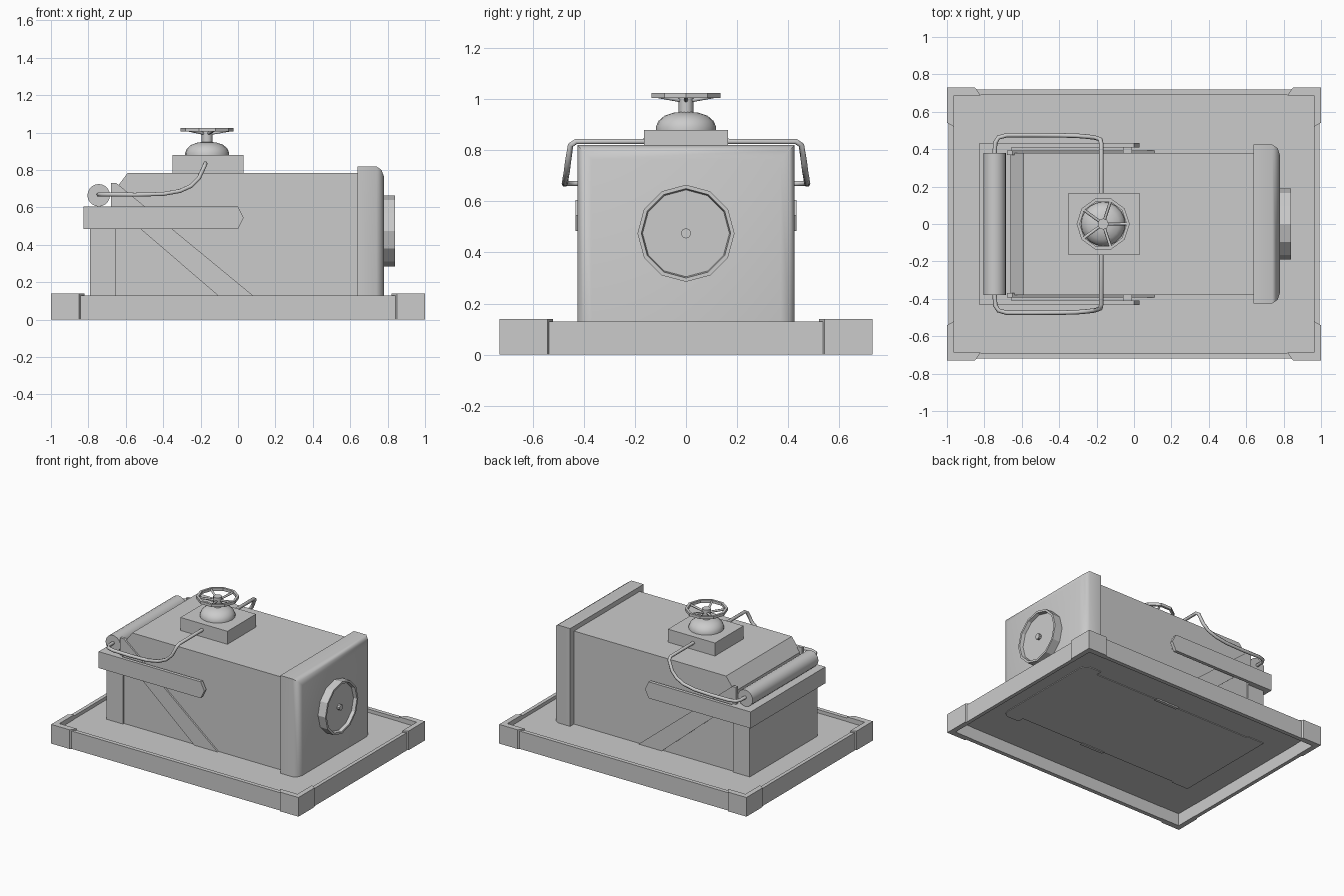
import bpy, bmesh, math
from mathutils import Vector, Matrix

if "Cube" in bpy.data.objects:
    bpy.data.objects.remove(bpy.data.objects["Cube"])


def finish(name, bm, smooth=None):
    bmesh.ops.recalc_face_normals(bm, faces=bm.faces[:])
    me = bpy.data.meshes.new(name)
    bm.to_mesh(me)
    bm.free()
    ob = bpy.data.objects.new(name, me)
    bpy.context.scene.collection.objects.link(ob)
    if smooth:
        bpy.ops.object.select_all(action='DESELECT')
        ob.select_set(True)
        bpy.context.view_layer.objects.active = ob
        bpy.ops.object.shade_smooth_by_angle(angle=math.radians(smooth))
    return ob


def box(name, x, y, z):
    bm = bmesh.new()
    bmesh.ops.create_cube(bm, size=1)
    for v in bm.verts:
        v.co = Vector([(r[0] + r[1]) / 2 + c * (r[1] - r[0]) for c, r in zip(v.co, (x, y, z))])
    return finish(name, bm)


def prism(name, pts, lo, hi, axis='z'):
    """Extrude a 2D outline: (x, y) along z, or (x, z) along y."""
    bm = bmesh.new()
    at = (lambda p, h: (p[0], p[1], h)) if axis == 'z' else (lambda p, h: (p[0], h, p[1]))
    a, b = [[bm.verts.new(at(p, h)) for p in pts] for h in (lo, hi)]
    bm.faces.new(a)
    bm.faces.new(b)
    for i in range(len(pts)):
        j = (i + 1) % len(pts)
        bm.faces.new((a[i], a[j], b[j], b[i]))
    return finish(name, bm)


def lathe(name, profile, n, matrix, smooth=None, closed=False):
    """Revolve (radius, height) points around local z."""
    bm = bmesh.new()
    rings = [[bm.verts.new((r * math.cos(i * math.tau / n), r * math.sin(i * math.tau / n), h))
              for i in range(n)] for r, h in profile]
    pairs = list(zip(rings, rings[1:])) + ([(rings[-1], rings[0])] if closed else [])
    for a, b in pairs:
        for i in range(n):
            j = (i + 1) % n
            bm.faces.new((a[i], a[j], b[j], b[i]))
    if not closed:
        bm.faces.new(rings[0])
        bm.faces.new(rings[-1])
    bm.transform(matrix)
    return finish(name, bm, smooth)


def pipe(name, pts, radius):
    cu = bpy.data.curves.new(name, 'CURVE')
    cu.dimensions = '3D'
    cu.bevel_depth = radius
    cu.bevel_resolution = 1
    cu.use_fill_caps = True
    sp = cu.splines.new('POLY')
    sp.points.add(len(pts) - 1)
    for p, c in zip(sp.points, pts):
        p.co = (*c, 1)
    ob = bpy.data.objects.new(name, cu)
    bpy.context.scene.collection.objects.link(ob)


# Open-bottomed tray: floor, rails and corner brackets
box("tray_floor", (-0.98, 0.98), (-0.7, 0.7), (0.09, 0.105))
for s in (-1, 1):
    box("long_rail", (-0.99, 0.99), sorted((s * 0.69, s * 0.72)), (0, 0.13))
    box("short_rail", sorted((s * 0.965, s * 0.992)), (-0.69, 0.69), (0, 0.13))
    for t in (-1, 1):
        corner = [(1, 0.73), (0.85, 0.73), (0.82, 0.688), (0.963, 0.688), (0.963, 0.52), (1, 0.542)]
        prism("corner_bracket", [(s * x, t * y) for x, y in corner], 0, 0.14)

# Main body with chamfered rear top, and the narrower rear box
body = [(-0.66, 0.085), (0.65, 0.085), (0.65, 0.785), (-0.59, 0.785), (-0.66, 0.69)]
prism("main_body", body, -0.38, 0.38, 'y')
box("rear_box", (-0.79, -0.655), (-0.392, 0.392), (0.085, 0.5))

# Head with rounded front edges
bm = bmesh.new()
rings = []
for x, d in ((0.64, 0), (0.74, 0), (0.768, 0.02), (0.78, 0.055)):
    rings.append([bm.verts.new((x, y, z)) for y, z in
                  ((-0.425 + d, 0.085), (0.425 - d, 0.085), (0.425 - d, 0.82 - d), (-0.425 + d, 0.82 - d))])
for a, b in zip(rings, rings[1:]):
    for i in range(4):
        j = (i + 1) % 4
        bm.faces.new((a[i], a[j], b[j], b[i]))
bm.faces.new(rings[0])
bm.faces.new(rings[-1])
finish("head", bm, 55)

# Dial on the head with recessed face and centre pin
dial_m = Matrix.Translation((0.775, 0, 0.475)) @ Matrix.Rotation(math.pi / 2, 4, 'Y')
lathe("dial", [(0.19, 0), (0.19, 0.065), (0.175, 0.065), (0.17, 0.04)], 12, dial_m)
lathe("dial_pin", [(0.02, 0.03), (0.02, 0.06)], 10, dial_m)

# U-shaped beam round the rear, diagonal braces
box("beam_end", (-0.825, -0.655), (-0.43, 0.43), (0.485, 0.605))
for s in (-1, 1):
    arm = [(-0.825, 0.485), (0.0, 0.485), (0.03, 0.545), (0.0, 0.605), (-0.825, 0.605)]
    prism("beam_arm", arm, s * 0.408, s * 0.432, 'y')
    box("arm_spacer", (-0.06, -0.01), sorted((s * 0.375, s * 0.41)), (0.52, 0.57))
    brace = [(-0.68, 0.6), (-0.68, 0.73), (-0.65, 0.73), (0.14, 0.08), (-0.05, 0.08), (-0.655, 0.6)]
    prism("diagonal_brace", brace, s * 0.37, s * 0.392, 'y')

    # Pipe from valve block to roller end
    path = [(-0.175, 0.15, 0.835), (-0.175, 0.43, 0.835), (-0.18, 0.452, 0.82), (-0.21, 0.462, 0.755),
            (-0.25, 0.467, 0.715), (-0.31, 0.472, 0.688), (-0.4, 0.474, 0.672), (-0.55, 0.475, 0.668),
            (-0.68, 0.475, 0.67), (-0.725, 0.462, 0.67), (-0.742, 0.435, 0.67), (-0.745, 0.37, 0.67)]
    pipe("side_pipe", [(x, s * y, z) for x, y, z in path], 0.012)

# Roller lying on the beam
lathe("roller", [(0.06, -0.38), (0.06, 0.38)], 20,
      Matrix.Translation((-0.745, 0, 0.665)) @ Matrix.Rotation(math.pi / 2, 4, 'X'), 40)

# Valve block, dome, stem and hand wheel
box("valve_block", (-0.35, 0.03), (-0.165, 0.165), (0.775, 0.88))
axis = Matrix.Translation((-0.165, 0, 0))
lathe("valve_dome", [(0.118, 0.875), (0.118, 0.892), (0.108, 0.915), (0.085, 0.935), (0.05, 0.947), (0.02, 0.95)],
      20, axis, 50)
lathe("valve_stem", [(0.029, 0.94), (0.029, 1.022)], 12, axis, 40)
lathe("wheel_rim", [(0.125, 1.005), (0.142, 1.005), (0.142, 1.025), (0.125, 1.025)], 10, axis, closed=True)
for i in range(5):
    a = math.radians(72 * i)
    c, s = math.cos(a), math.sin(a)
    pipe("wheel_spoke", [(-0.165 + 0.02 * c, 0.02 * s, 0.995), (-0.165 + 0.13 * c, 0.13 * s, 1.014)], 0.008)
